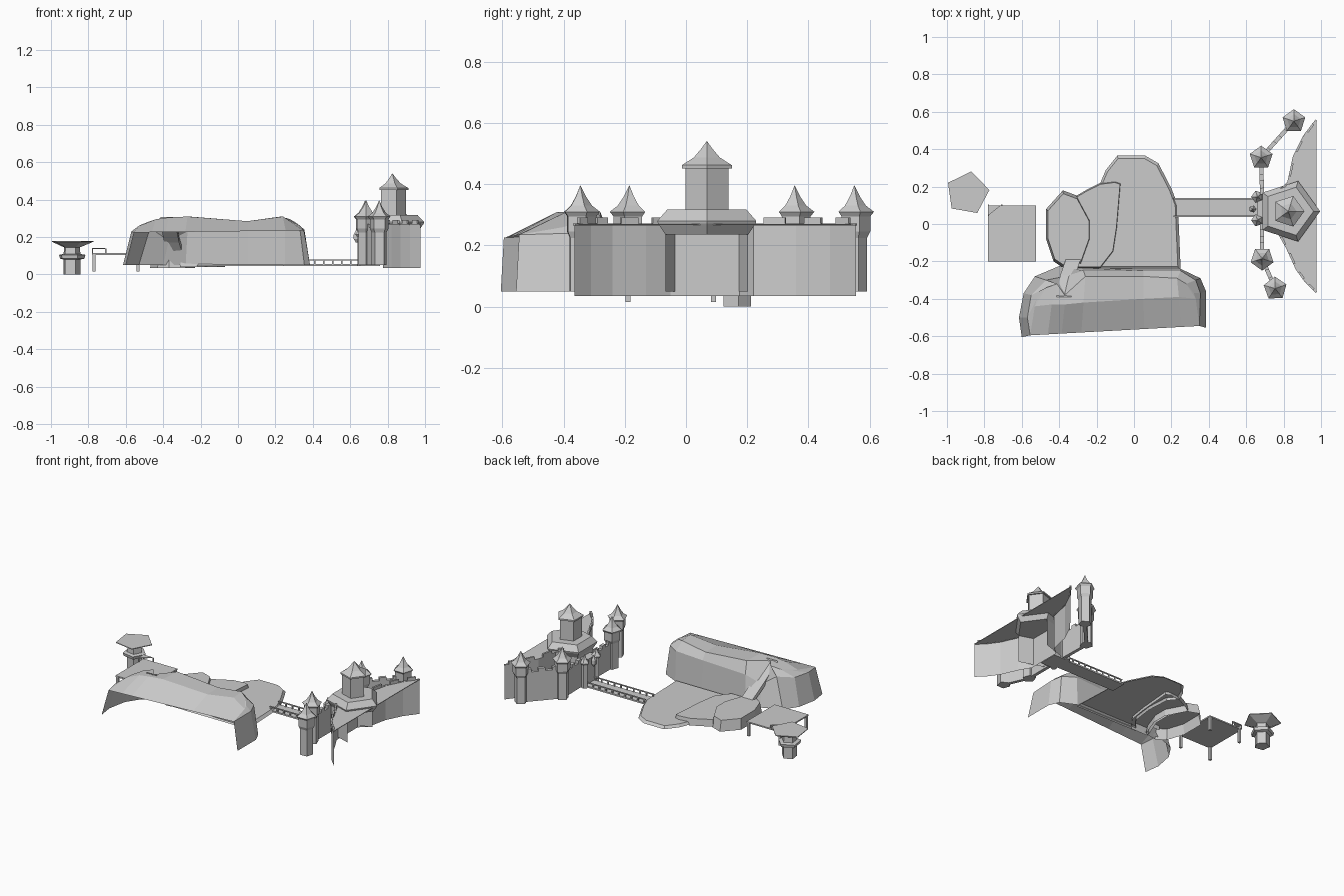
import bpy, bmesh, math
from mathutils import Vector

cube = bpy.data.objects.get("Cube")
if cube:
    bpy.data.objects.remove(cube, do_unlink=True)

stone = bpy.data.materials.new("plain_grey")
stone.use_nodes = True
GREY = (0.6, 0.6, 0.6, 1.0)
stone.diffuse_color = GREY
stone.node_tree.nodes["Principled BSDF"].inputs["Base Color"].default_value = GREY


def finish(name, bm):
    """Turn a bmesh into a flat shaded stone object."""
    bmesh.ops.remove_doubles(bm, verts=bm.verts, dist=0.0005)
    bmesh.ops.recalc_face_normals(bm, faces=bm.faces)
    mesh = bpy.data.meshes.new(name)
    bm.to_mesh(mesh)
    bm.free()
    mesh.materials.append(stone)
    obj = bpy.data.objects.new(name, mesh)
    bpy.context.collection.objects.link(obj)
    return obj


def loft(name, rings, closed=True, floor=True, lid=True):
    """Skin a sequence of equally long point rings."""
    bm = bmesh.new()
    rows = [[bm.verts.new(p) for p in ring] for ring in rings]
    count = len(rows[0])
    for low, high in zip(rows, rows[1:]):
        for i in range(count if closed else count - 1):
            j = (i + 1) % count
            bm.faces.new((low[i], low[j], high[j], high[i]))
    if floor:
        bm.faces.new(rows[0])
    if lid:
        bm.faces.new(rows[-1])
    return finish(name, bm)


def ring(x, y, radius, z, turn=0, sides=5):
    """Regular polygon of points."""
    angles = [math.radians(turn) + math.tau * i / sides for i in range(sides)]
    return [(x + radius * math.cos(a), y + radius * math.sin(a), z) for a in angles]


def turned(name, x, y, profile, turn=0):
    """Five sided tower from a (radius, height) profile."""
    return loft(name, [ring(x, y, radius, z, turn) for radius, z in profile])


def beam(name, start, end, width, bottom, top):
    """Upright box running from start to end in plan."""
    a, b = Vector(start), Vector(end)
    along = (b - a).normalized()
    side = Vector((-along.y, along.x)) * width / 2
    plan = [a - side, b - side, b + side, a + side]
    return loft(name, [[(p.x, p.y, z) for p in plan] for z in (bottom, top)])


def slab(name, plan, bottom, top, inset):
    """Ground shell whose rim slopes inward, open underneath."""
    middle = sum((Vector(p) for p in plan), Vector((0, 0))) / len(plan)
    upper = [Vector(p).lerp(middle, inset) for p in plan]
    return loft(name, [[(*p, bottom) for p in plan], [(*p, top) for p in upper]], floor=False)


def battlement(name, start, end, bottom, top, teeth, width=0.022):
    """Wall with evenly spaced merlons."""
    beam(name, start, end, width, bottom, top)
    a, b = Vector(start), Vector(end)
    for i in range(teeth):
        p = a.lerp(b, (i + 0.25) / teeth)
        q = a.lerp(b, (i + 0.75) / teeth)
        beam(name + "_merlon", p, q, width, top, top + 0.02)


# Lookout with a wide flat top
turned("lookout", -0.89, 0.165,
       [(0.048, 0), (0.048, 0.08), (0.07, 0.085), (0.075, 0.105), (0.048, 0.11),
        (0.045, 0.145), (0.118, 0.175), (0.118, 0.18)], turn=80)

# Timber platform on four legs
beam("platform", (-0.78, -0.05), (-0.525, -0.05), 0.3, 0.105, 0.114)
for x in (-0.77, -0.535):
    for y in (-0.19, 0.09):
        beam("platform_leg", (x - 0.008, y), (x + 0.008, y), 0.016, 0.015, 0.105)
corner = [(-0.78, 0.1), (-0.71, 0.1), (-0.78, 0.045)]
loft("platform_corner_top", [[(*p, z) for p in corner] for z in (0.136, 0.142)])
for x, y in corner:
    beam("platform_corner_post", (x, y), (x + 0.006, y), 0.006, 0.11, 0.138)

# Cliff shell: foot, shoulder and crest around three sides, open at the front
foot = [(-0.6, -0.605), (-0.615, -0.5), (-0.59, -0.37), (-0.53, -0.28), (-0.4, -0.225),
        (-0.28, -0.235), (0.05, -0.24), (0.25, -0.24), (0.355, -0.29), (0.385, -0.36),
        (0.385, -0.555)]
shoulder = [(-0.555, -0.595, 0.225), (-0.57, -0.5, 0.23), (-0.55, -0.38, 0.235),
            (-0.47, -0.3, 0.25), (-0.37, -0.28, 0.18), (-0.27, -0.25, 0.23),
            (0.05, -0.25, 0.24), (0.25, -0.25, 0.25), (0.33, -0.3, 0.25),
            (0.355, -0.37, 0.24), (0.35, -0.545, 0.235)]
crest = [(-0.53, -0.44, 0.26), (-0.52, -0.4, 0.265), (-0.47, -0.34, 0.285),
         (-0.41, -0.32, 0.3), (-0.37, -0.38, 0.3), (-0.26, -0.28, 0.31), (0.05, -0.28, 0.285),
         (0.23, -0.29, 0.31), (0.28, -0.32, 0.295), (0.32, -0.37, 0.27), (0.33, -0.4, 0.26)]
left, right = crest[0], crest[-1]
ridge = [left] * 3 + [(-0.44, -0.43, 0.295), (-0.37, -0.43, 0.305), (-0.27, -0.42, 0.31),
                      (0.05, -0.4, 0.285), (0.24, -0.39, 0.31)] + [right] * 3
first, last = Vector(shoulder[0]), Vector(shoulder[-1])
eave = [first.lerp(last, min(1, max(0, (p[0] - left[0]) / (right[0] - left[0])))) for p in ridge]
loft("cliff", [[(*p, 0.05) for p in foot], shoulder, crest, ridge, eave],
     closed=False, floor=False, lid=False)

# Plateau and two raised terraces
slab("plateau", [(-0.09, 0.365), (0.06, 0.365), (0.13, 0.325), (0.2, 0.19), (0.235, 0.1),
                 (0.25, -0.25), (-0.22, -0.25), (-0.14, -0.15), (-0.12, 0), (-0.13, 0.16),
                 (-0.18, 0.22), (-0.15, 0.29)], 0.045, 0.062, 0.06)
slab("middle_terrace", [(-0.1, 0.23), (-0.07, 0.22), (-0.09, -0.02), (-0.11, -0.15),
                        (-0.18, -0.24), (-0.31, -0.24), (-0.25, -0.08), (-0.25, 0.02),
                        (-0.31, 0.15), (-0.25, 0.185), (-0.18, 0.22)], 0.04, 0.085, 0.04)
slab("upper_terrace", [(-0.47, 0.08), (-0.47, -0.08), (-0.43, -0.2), (-0.37, -0.24),
                       (-0.28, -0.22), (-0.23, -0.08), (-0.23, 0.02), (-0.3, 0.15),
                       (-0.38, 0.18)], 0.035, 0.105, 0.08)

# Ramp climbing from the upper terrace to the cliff top
loft("ramp", [[(x - 0.04, y, z), (x + 0.04, y, z), (x + 0.04, y, z - 0.03), (x - 0.04, y, z - 0.03)]
              for x, y, z in ((-0.325, -0.19, 0.105), (-0.355, -0.275, 0.2), (-0.375, -0.39, 0.307))])

# Footbridge with railings
beam("bridge_deck", (0.2, 0.088), (0.68, 0.088), 0.1, 0.045, 0.055)
for y in (0.042, 0.134):
    beam("bridge_rail", (0.21, y), (0.66, y), 0.008, 0.074, 0.08)
    for i in range(10):
        x = 0.215 + i * 0.048
        beam("bridge_post", (x, y), (x + 0.008, y), 0.008, 0.05, 0.076)

# Rampart deck over a curved retaining wall, open at the back
bend = [(0.975, 0.555), (0.91, 0.47), (0.855, 0.36), (0.825, 0.22), (0.775, 0.175),
        (0.775, -0.05), (0.82, -0.13), (0.87, -0.24), (0.92, -0.31), (0.975, -0.365)]
loft("retaining_wall", [[(*p, z) for p in bend] for z in (0.035, 0.27)],
     closed=False, floor=False, lid=False)
loft("rampart_deck", [[(*p, z) for p in bend] for z in (0.266, 0.27)])
for a, b in zip(bend, bend[1:]):
    if abs(a[1] - b[1]) < 0.2:
        battlement("parapet", a, b, 0.265, 0.272, 1, 0.012)

# Four outer towers with flared spires
for x, y, turn in ((0.855, 0.55, 90), (0.68, 0.355, 90), (0.685, -0.185, -90), (0.755, -0.345, 20)):
    turned("outer_tower", x, y,
           [(0.042, 0.05), (0.042, 0.225), (0.052, 0.245), (0.052, 0.295), (0.064, 0.31),
            (0.038, 0.33), (0.018, 0.36), (0.001, 0.395)], turn)

# Walls linking the outer towers to the gate
battlement("north_outer_wall", (0.855, 0.55), (0.68, 0.355), 0.05, 0.25, 3)
battlement("north_gate_wall", (0.68, 0.355), (0.685, 0.14), 0.05, 0.22, 3)
battlement("south_gate_wall", (0.685, -0.185), (0.685, 0.02), 0.05, 0.22, 3)
battlement("south_outer_wall", (0.755, -0.345), (0.685, -0.185), 0.05, 0.25, 2)

# Gatehouse with a pair of turrets
beam("gatehouse", (0.66, 0.08), (0.76, 0.08), 0.13, 0.045, 0.22)
for y in (0.02, 0.145):
    turned("gate_turret", 0.66, y,
           [(0.022, 0.045), (0.022, 0.2), (0.034, 0.215), (0.016, 0.235), (0.001, 0.27)], 180)
turned("gate_lantern", 0.635, 0.08, [(0.005, 0.17), (0.02, 0.19), (0.02, 0.215), (0.001, 0.245)])

# Keep: body open at the back, corbel, sloped roof, upper tower and spire
keep = (0.825, 0.068)
loft("keep_body", [ring(*keep, 0.142, z)[1:] for z in (0.05, 0.24)],
     closed=False, floor=False, lid=False)
turned("keep_roof", *keep, [(0.142, 0.235), (0.168, 0.272), (0.17, 0.28), (0.135, 0.318), (0.07, 0.318)])
turned("keep_tower", *keep, [(0.074, 0.31), (0.074, 0.455)])
turned("keep_spire", *keep,
       [(0.086, 0.452), (0.086, 0.462), (0.045, 0.487), (0.02, 0.515), (0.001, 0.54)])
